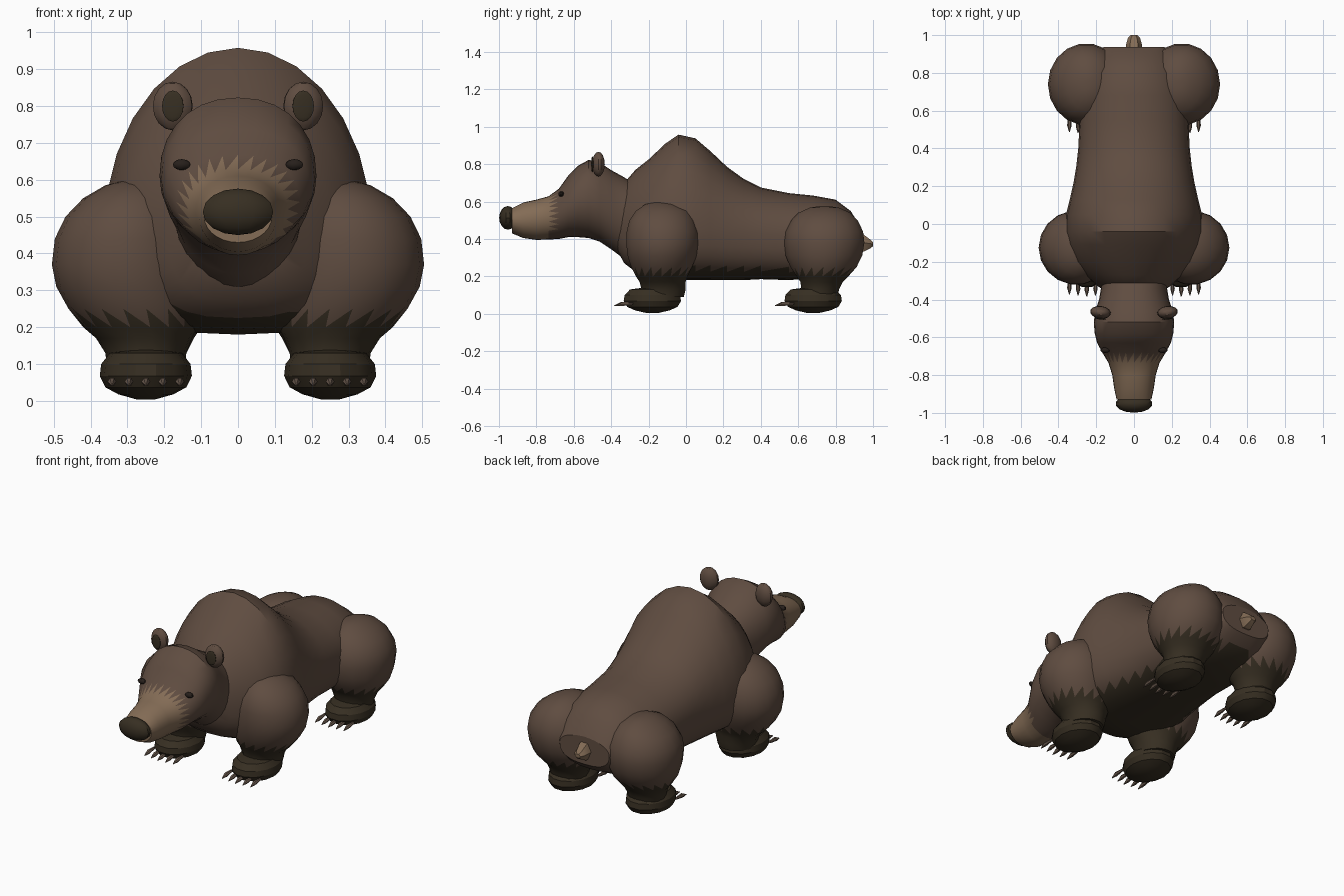
import bpy, bmesh
from math import pi, cos, sin, copysign
from mathutils import Vector, Matrix

cube = bpy.data.objects.get("Cube")
if cube:
    bpy.data.objects.remove(cube, do_unlink=True)


def material(name, rgb):
    m = bpy.data.materials.new(name)
    m.use_nodes = True
    color = (*rgb, 1)
    m.diffuse_color = color
    bsdf = next(n for n in m.node_tree.nodes if n.type == "BSDF_PRINCIPLED")
    bsdf.inputs["Base Color"].default_value = color
    return m


FUR = material("brown_fur", (0.115, 0.073, 0.052))
DARK = material("dark_fur", (0.038, 0.028, 0.016))
TAN = material("tan_fur", (0.23, 0.15, 0.092))
CLAW = material("claw_horn", (0.15, 0.105, 0.078))
BLACK = material("dark_eye", (0.02, 0.014, 0.011))
made = []


def finish(name, bm, mats, rule=None):
    """Turn a bmesh into an object, colouring faces by a rule on their centre."""
    bmesh.ops.recalc_face_normals(bm, faces=bm.faces)
    if rule:
        for f in bm.faces:
            f.material_index = rule(f.calc_center_median())
    mesh = bpy.data.meshes.new(name)
    bm.to_mesh(mesh)
    bm.free()
    for m in mats:
        mesh.materials.append(m)
    ob = bpy.data.objects.new(name, mesh)
    bpy.context.collection.objects.link(ob)
    made.append(ob)
    return ob


def loft(name, rings, mats, rule=None):
    """Skin a list of equal point rings, cap both ends, triangulate."""
    bm = bmesh.new()
    rows = [[bm.verts.new(p) for p in r] for r in rings]
    n = len(rows[0])
    for a, b in zip(rows, rows[1:]):
        for i in range(n):
            j = (i + 1) % n
            bm.faces.new((a[i], a[j], b[j], b[i]))
    bm.faces.new(rows[0])
    bm.faces.new(rows[-1])
    bmesh.ops.triangulate(bm, faces=bm.faces[:], quad_method="FIXED")
    return finish(name, bm, mats, rule)


def section(y, top, bottom, width, mid, n=28, up=1.0, low=1.0):
    """Upright ring: separate upper and lower half superellipses."""
    pts = []
    for i in range(n):
        a = 2 * pi * i / n
        c, s = cos(a), sin(a)
        p = up if s >= 0 else low
        h = top - mid if s >= 0 else mid - bottom
        pts.append(Vector((width * copysign(abs(c) ** p, c), y,
                           mid + h * copysign(abs(s) ** p, s))))
    return pts


def level(z, x0, x1, y0, y1, n=18):
    """Horizontal elliptical ring filling the given bounds."""
    return [Vector(((x0 + x1) / 2 + (x1 - x0) / 2 * cos(2 * pi * i / n),
                    (y0 + y1) / 2 + (y1 - y0) / 2 * sin(2 * pi * i / n), z))
            for i in range(n)]


def flip(rings, side):
    return [[Vector((p.x * side, p.y, p.z)) for p in r] for r in rings]


def ball(name, loc, size, mat, turn=0, u=14, v=8):
    bm = bmesh.new()
    bmesh.ops.create_uvsphere(bm, u_segments=u, v_segments=v, radius=1)
    m = Matrix.Translation(loc) @ Matrix.Rotation(turn, 4, "Z") @ Matrix.Diagonal((*size, 1))
    bmesh.ops.transform(bm, matrix=m, verts=bm.verts)
    return finish(name, bm, [mat])


# Torso with shoulder hump and dark belly: y, top, bottom, half width, widest height
torso = [(-.38, .60, .36, .12, .48), (-.33, .70, .27, .19, .46), (-.27, .77, .225, .26, .45),
         (-.20, .825, .195, .32, .45), (-.11, .91, .18, .355, .45), (-.04, .958, .18, .365, .45),
         (.05, .938, .18, .36, .45), (.13, .87, .18, .34, .45), (.22, .785, .18, .32, .44),
         (.31, .72, .18, .305, .44), (.40, .675, .185, .295, .43), (.55, .645, .18, .288, .42),
         (.68, .632, .19, .28, .41), (.80, .61, .21, .25, .41), (.88, .55, .25, .21, .40),
         (.937, .46, .30, .16, .39)]
loft("torso", [section(*r, low=.75) for r in torso], [FUR, DARK],
     lambda c: int(c.z < .24 and c.y > -.3))

# Head and neck, tan muzzle with a jagged edge
head = [(-.28, .70, .29, .17, .52), (-.34, .735, .30, .175, .53), (-.40, .768, .345, .185, .56),
        (-.46, .808, .385, .205, .59), (-.52, .823, .405, .213, .61), (-.58, .79, .41, .208, .60),
        (-.63, .738, .41, .195, .575), (-.68, .668, .40, .168, .54), (-.735, .628, .397, .135, .52),
        (-.80, .61, .395, .115, .51), (-.87, .595, .405, .105, .50), (-.93, .565, .43, .092, .50)]
loft("head", [section(*r, up=.92) for r in head], [FUR, TAN],
     lambda c: int(c.y < -.706 - max(0, .46 - c.z) * .6))
ball("nose", (0, -.952, .513), (.098, .047, .063), DARK, u=14, v=8)

# Stubby tail
loft("tail", [section(*r, n=6) for r in [(.90, .44, .33, .045, .38), (.95, .43, .325, .042, .38),
                                         (.985, .40, .345, .032, .375), (1.0, .385, .36, .018, .372)]],
     [TAN])

# Legs swelling into shoulder and haunch: z, inner x, outer x, front y, back y
front_leg = [(.09, .145, .355, -.24, -.01), (.13, .14, .36, -.24, 0), (.17, .125, .385, -.25, 0),
             (.20, .11, .42, -.27, .01), (.25, .10, .46, -.295, .035), (.31, .10, .493, -.315, .06),
             (.37, .10, .505, -.322, .072), (.44, .11, .497, -.32, .07), (.50, .13, .468, -.305, .05),
             (.55, .16, .42, -.27, .02), (.585, .20, .36, -.22, -.04), (.60, .25, .30, -.16, -.10)]
hind_leg = [(.09, .145, .355, .62, .81), (.13, .14, .36, .615, .82), (.17, .12, .375, .61, .84),
            (.20, .10, .40, .59, .87), (.25, .07, .432, .555, .915), (.31, .05, .45, .53, .945),
            (.38, .05, .456, .522, .957), (.44, .06, .446, .53, .95), (.50, .09, .408, .56, .92),
            (.54, .13, .355, .60, .88), (.567, .18, .30, .66, .82), (.575, .22, .26, .71, .77)]

# Foot layers: height and scale of the outline
foot = [(.004, .2), (.018, .6), (.037, .88), (.068, 1), (.10, .97), (.13, .78), (.14, .3)]


def paw(name, y, side):
    rings = [level(z, .25 - .125 * k, .25 + .125 * k, y - .157 * k, y + .157 * k, 14)
             for z, k in foot]
    loft(name + "_foot", flip(rings, side), [DARK])
    # Five diamond-shaped claws
    for i in range(5):
        x = .25 + (i - 2) * .046
        tip = y - .205 + abs(i - 2) * .006
        spike = [[Vector((x + r * cos(a * pi / 3), tip + d, z + r * sin(a * pi / 3)))
                  for a in range(6)]
                 for d, z, r in ((0, .043, .002), (.035, .052, .012), (.09, .055, .007))]
        loft(f"{name}_claw_{i + 1}", flip(spike, side), [CLAW])


for side, word in ((1, "left"), (-1, "right")):
    for pos, rings, y in (("front", front_leg, -.18), ("hind", hind_leg, .68)):
        label = f"{word}_{pos}"
        loft(label + "_leg", flip([level(*r) for r in rings], side), [FUR, DARK],
             lambda c: int(c.z < .225))
        paw(label, y, side)
    # Ears with dark inner plates, and small eyes
    ball(word + "_ear", (side * .177, -.468, .80), (.055, .034, .066), FUR, side * .12)
    ball(word + "_inner_ear", (side * .177, -.501, .80), (.03, .0049, .042), DARK, side * .12)
    ball(word + "_eye", (side * .153, -.668, .641), (.025, .015, .015), BLACK, u=10, v=6)

# Soft shading with sharp creases kept
bpy.ops.object.select_all(action="DESELECT")
for ob in made:
    ob.select_set(True)
bpy.context.view_layer.objects.active = made[0]
bpy.ops.object.shade_smooth_by_angle(angle=pi / 6)
